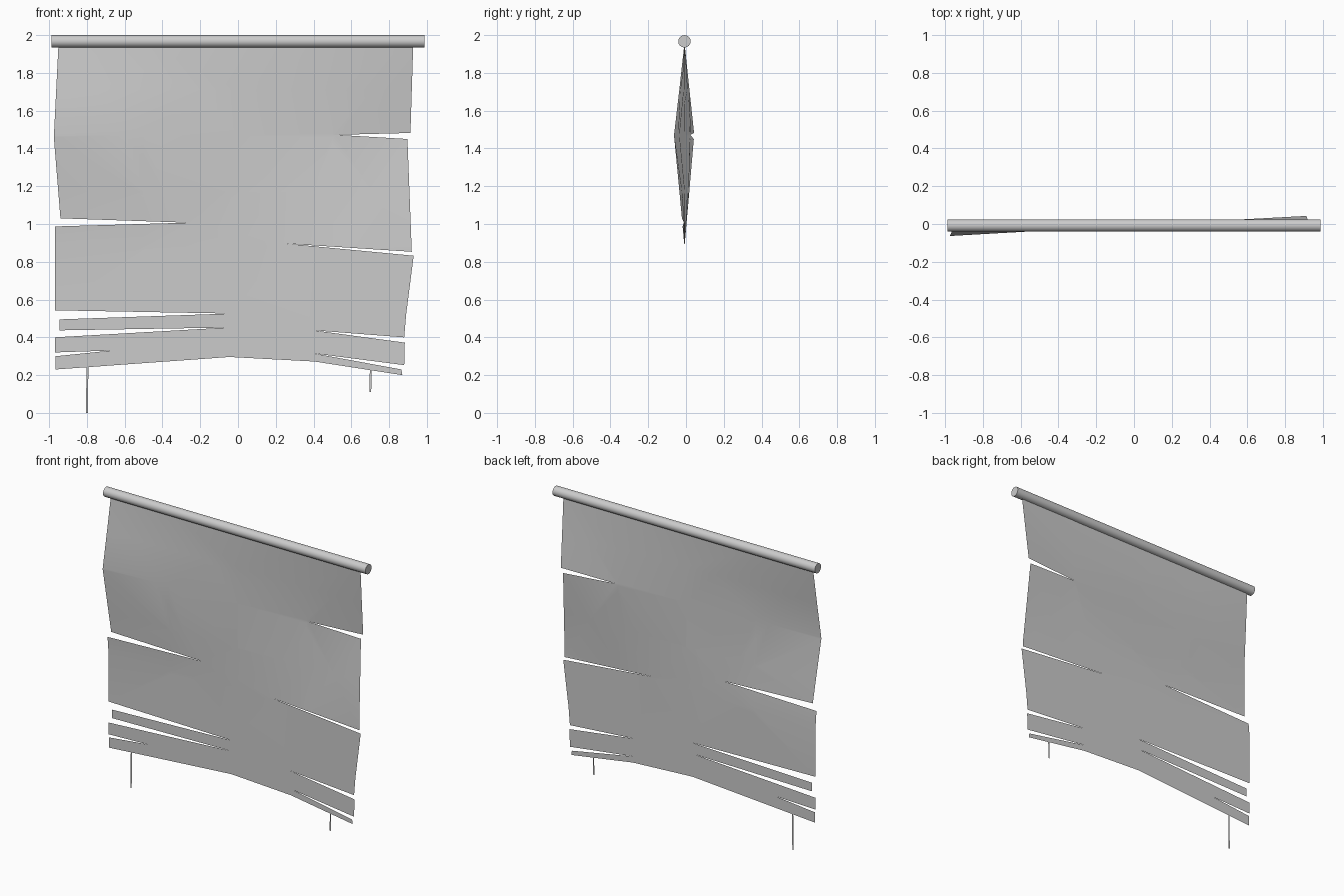
import bpy
import bmesh
from math import radians

cube = bpy.data.objects.get("Cube")
if cube:
    bpy.data.objects.remove(cube, do_unlink=True)

grey = bpy.data.materials.new("plain grey")
grey.use_nodes = True
grey.diffuse_color = (0.6, 0.6, 0.6, 1)
grey.node_tree.nodes["Principled BSDF"].inputs["Base Color"].default_value = (0.6, 0.6, 0.6, 1)

CENTRE_Y = -0.008
ROD_Z = 1.967


def finish(bm, name):
    mesh = bpy.data.meshes.new(name)
    bm.to_mesh(mesh)
    bm.free()
    mesh.materials.append(grey)
    obj = bpy.data.objects.new(name, mesh)
    bpy.context.collection.objects.link(obj)
    return obj


def flat_sheet(points):
    bm = bmesh.new()
    bm.faces.new([bm.verts.new((x, CENTRE_Y, z)) for x, z in points])
    bmesh.ops.recalc_face_normals(bm, faces=bm.faces)
    return bm


def billow(x, z):
    """Sideways twist of the cloth, strongest at mid height."""
    if z > 1.47:
        amount = (1.95 - z) / 0.48
    else:
        amount = (z - 0.88) / 0.59
    return 0.057 * x * min(max(amount, 0), 1)


# Torn cloth: each side runs from top to bottom, slit tips lie inward
right_side = [
    (-0.95, 1.96), (-0.975, 1.46), (-0.94, 1.03), (-0.265, 1.007),
    (-0.97, 0.987), (-0.97, 0.543), (-0.04, 0.526), (-0.945, 0.495),
    (-0.945, 0.437), (-0.055, 0.452), (-0.97, 0.4), (-0.97, 0.32),
    (-0.67, 0.33), (-0.965, 0.3), (-0.965, 0.23),
]
hem = [(-0.045, 0.296), (0.405, 0.272)]
left_side = [
    (0.928, 1.96), (0.913, 1.482), (0.52, 1.472), (0.897, 1.45),
    (0.92, 0.853), (0.257, 0.896), (0.93, 0.832), (0.89, 0.52),
    (0.88, 0.4), (0.4, 0.437), (0.883, 0.372), (0.88, 0.253),
    (0.4, 0.315), (0.865, 0.23), (0.87, 0.2),
]
bm = flat_sheet(right_side + hem + left_side[::-1])
bmesh.ops.triangulate(bm, faces=bm.faces)
cuts = [((0, 0, z), (0, 0, 1)) for z in (0.88, 1.17, 1.47, 1.71)]
cuts += [((x, 0, 0), (1, 0, 0)) for x in (-0.5, 0, 0.5)]
for co, normal in cuts:
    bmesh.ops.bisect_plane(bm, geom=bm.verts[:] + bm.edges[:] + bm.faces[:],
                           plane_co=co, plane_no=normal, dist=0.0001)
for v in bm.verts:
    v.co.y += billow(v.co.x, v.co.z)
cloth = finish(bm, "torn_cloth")
for face in cloth.data.polygons:
    face.use_smooth = True

# Loose threads hanging from the hem
for name, x, top, bottom in (("right_thread", -0.797, 0.245, 0),
                             ("left_thread", 0.703, 0.228, 0.11)):
    w = 0.005
    finish(flat_sheet([(x - w, top), (x - w - 0.003, bottom),
                       (x + w - 0.003, bottom), (x + w, top)]), name)

# Hanging rod
bpy.ops.mesh.primitive_cylinder_add(vertices=16, radius=0.033, depth=1.976,
                                    location=(0, CENTRE_Y, ROD_Z),
                                    rotation=(0, radians(90), 0))
rod = bpy.context.object
rod.name = "hanging_rod"
rod.data.materials.append(grey)
bpy.ops.object.shade_smooth_by_angle(angle=radians(40))
